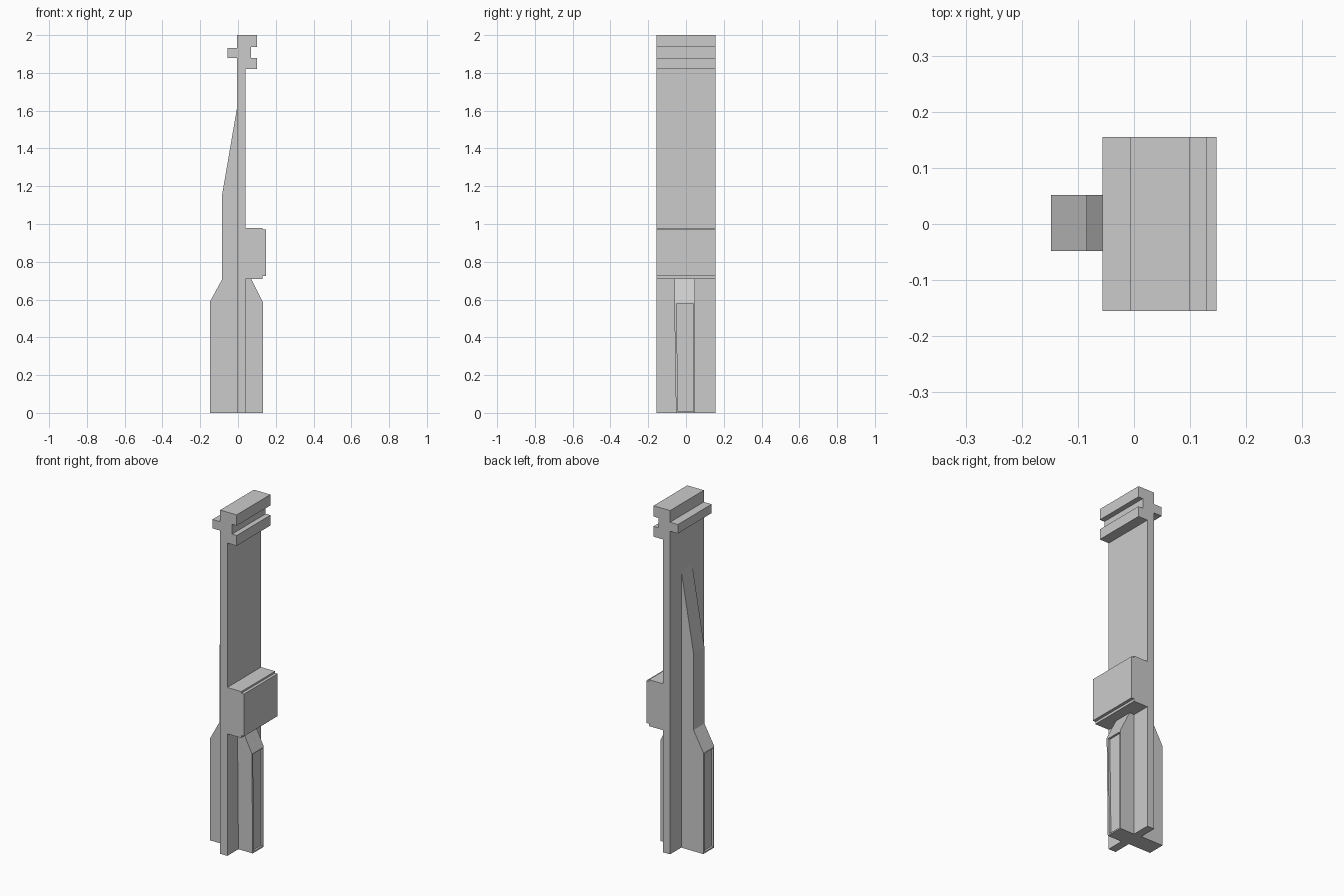
import bpy, bmesh

if "Cube" in bpy.data.objects:
    bpy.data.objects.remove(bpy.data.objects["Cube"])


def extrude_profile(name, points, y0, y1):
    """Extrude an (x, z) outline along y."""
    bm = bmesh.new()
    face = bm.faces.new([bm.verts.new((x, y0, z)) for x, z in points])
    new = bmesh.ops.extrude_face_region(bm, geom=[face])["geom"]
    for v in new:
        if isinstance(v, bmesh.types.BMVert):
            v.co.y = y1
    bmesh.ops.recalc_face_normals(bm, faces=bm.faces[:])
    mesh = bpy.data.meshes.new(name)
    bm.to_mesh(mesh)
    bm.free()
    obj = bpy.data.objects.new(name, mesh)
    bpy.context.collection.objects.link(obj)
    return obj


def recess_panel(obj, side, margin, depth, taper=0.0, skew=0.0):
    """Sink a framed panel in the outer face of a rib; optionally lean its -y edge."""
    bm = bmesh.new()
    bm.from_mesh(obj.data)
    # Lean the -y side outwards with height
    for v in bm.verts:
        if v.co.y < 0:
            v.co.y -= taper * min(v.co.z / 0.59, 1)
    bm.normal_update()
    outer = max(bm.faces, key=lambda f: side * f.calc_center_median().x)
    bmesh.ops.inset_region(bm, faces=[outer], thickness=margin, depth=0)
    for v in outer.verts:
        if v.co.y < 0:
            v.co.y += skew
    new = bmesh.ops.extrude_discrete_faces(bm, faces=[outer])["faces"]
    bmesh.ops.translate(bm, verts=new[0].verts[:], vec=(-side * depth, 0, 0))
    bmesh.ops.recalc_face_normals(bm, faces=bm.faces[:])
    bm.to_mesh(obj.data)
    bm.free()


# Slab with grooved head, rear tongue and stepped middle block
body = [(-0.006, 0), (0.04, 0), (0.04, 0.71), (0.13, 0.71), (0.13, 0.724),
        (0.147, 0.724), (0.147, 0.97), (0.13, 0.97), (0.13, 0.98), (0.04, 0.98),
        (0.04, 1.82), (0.10, 1.82), (0.10, 1.88), (0.07, 1.88), (0.07, 1.937),
        (0.10, 1.937), (0.10, 2.0), (-0.006, 2.0), (-0.006, 1.932),
        (-0.056, 1.932), (-0.056, 1.88), (-0.006, 1.88)]
extrude_profile("slab_body", body, -0.155, 0.155)

# Long tapering rib on the left
left_rib = extrude_profile("left_rib", [
    (0.017, 0), (-0.148, 0), (-0.148, 0.59), (-0.085, 0.705),
    (-0.085, 1.15), (-0.006, 1.61), (0.017, 1.61)], -0.048, 0.052)
recess_panel(left_rib, -1, 0.012, 0.012)

# Short rib under the block on the right
right_rib = extrude_profile("right_rib", [
    (0.017, 0), (0.132, 0), (0.132, 0.585), (0.07, 0.71),
    (0.07, 0.72), (0.017, 0.72)], -0.053, 0.048)
recess_panel(right_rib, 1, 0.012, 0.012, taper=0.009, skew=0.003)
